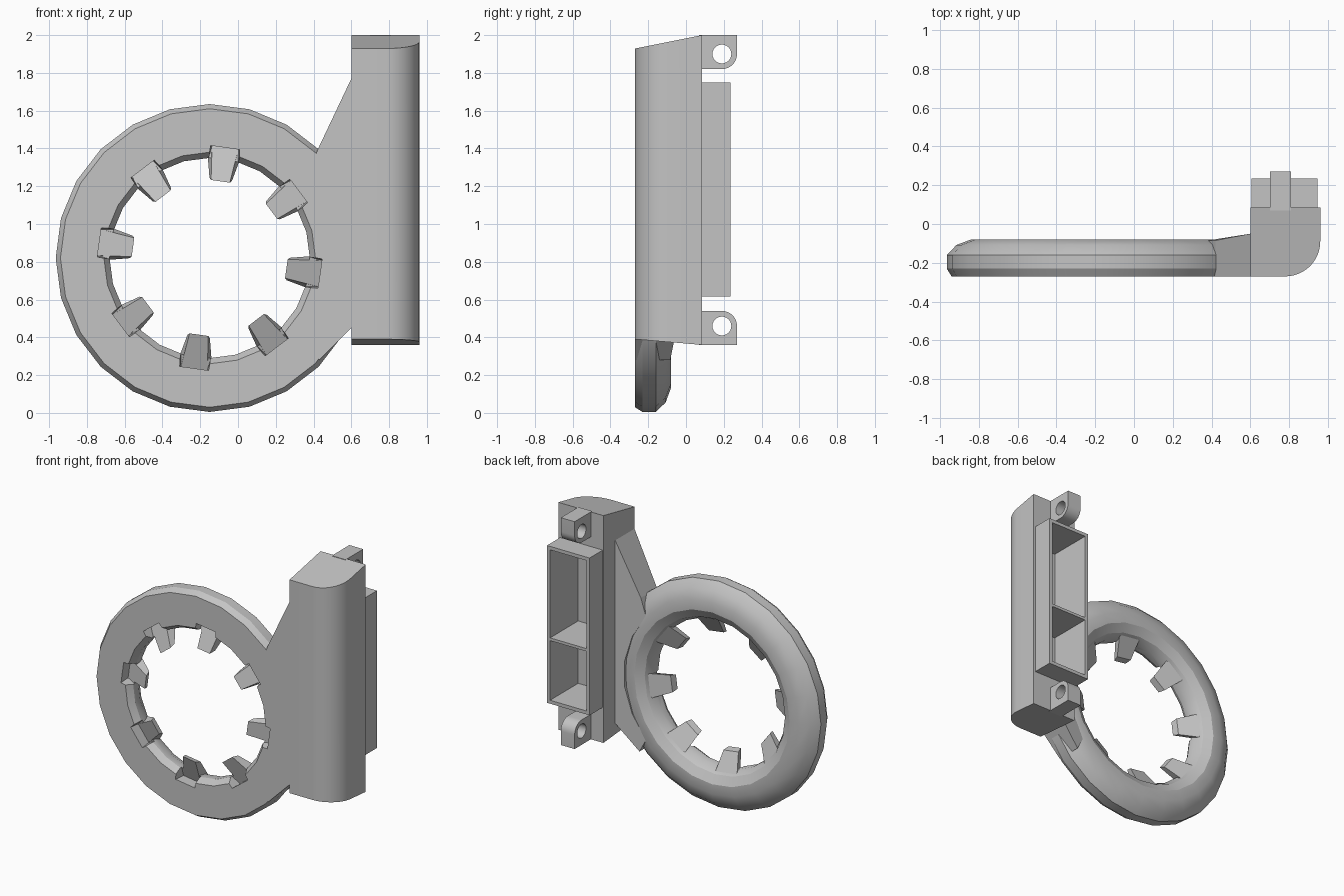
import bpy, bmesh
from math import cos, sin, pi, radians
from mathutils import Vector

if "Cube" in bpy.data.objects:
    bpy.data.objects.remove(bpy.data.objects["Cube"], do_unlink=True)

grey = bpy.data.materials.new("plain_grey")
grey.use_nodes = True
grey.diffuse_color = (0.55, 0.55, 0.55, 1)
grey.node_tree.nodes["Principled BSDF"].inputs["Base Color"].default_value = (0.55, 0.55, 0.55, 1)

CX, CZ = -0.15, 0.82          # ring centre
FRONT, BACK = -0.27, 0.085    # front plane and back of the post


def make(name, bm):
    bmesh.ops.recalc_face_normals(bm, faces=bm.faces)
    mesh = bpy.data.meshes.new(name)
    bm.to_mesh(mesh)
    bm.free()
    mesh.materials.append(grey)
    ob = bpy.data.objects.new(name, mesh)
    bpy.context.collection.objects.link(ob)
    return ob


def loft(bm, a, b):
    """Closed solid between two matching loops."""
    va, vb = [bm.verts.new(p) for p in a], [bm.verts.new(p) for p in b]
    n = len(a)
    bm.faces.new(va)
    bm.faces.new(vb)
    for i in range(n):
        j = (i + 1) % n
        bm.faces.new((va[i], va[j], vb[j], vb[i]))


def solid(name, a, b):
    bm = bmesh.new()
    loft(bm, a, b)
    return make(name, bm)


def box(name, x0, x1, y0, y1, z0, z1):
    loop = [(x0, y0), (x1, y0), (x1, y1), (x0, y1)]
    return solid(name, [(x, y, z0) for x, y in loop], [(x, y, z1) for x, y in loop])


def select(ob):
    bpy.ops.object.select_all(action='DESELECT')
    ob.select_set(True)
    bpy.context.view_layer.objects.active = ob


def cut(ob, cutter):
    mod = ob.modifiers.new("cut", 'BOOLEAN')
    mod.operation, mod.solver, mod.object = 'DIFFERENCE', 'EXACT', cutter
    select(ob)
    bpy.ops.object.modifier_apply(modifier=mod.name)


def smooth(ob, angle=30):
    select(ob)
    bpy.ops.object.shade_smooth_by_angle(angle=radians(angle))


def polar(a, r, w, y):
    """Point at radius r, shifted sideways by w, on the ring direction a."""
    return Vector((CX + cos(a) * r - sin(a) * w, y, CZ + sin(a) * r + cos(a) * w))


# Ring: flat front, domed back
section = [(0.79, FRONT), (0.815, -0.23), (0.815, -0.16), (0.765, -0.108), (0.69, -0.08),
           (0.62, -0.08), (0.56, -0.115), (0.53, -0.17), (0.53, -0.225), (0.56, FRONT)]
bm = bmesh.new()
SEG = 24
rings = [[bm.verts.new(polar(2 * pi * i / SEG, r, 0, y)) for r, y in section] for i in range(SEG)]
for i in range(SEG):
    p, q = rings[i], rings[(i + 1) % SEG]
    for k in range(len(section)):
        m = (k + 1) % len(section)
        bm.faces.new((p[k], p[m], q[m], q[k]))
ring = make("ring", bm)

# Teeth: tips at the front, faces sloping back into notches in the ring
angles = [radians(82 - 45 * k) for k in range(8)]


def quad(a, r0, w0, y0, r1, w1, y1):
    return [polar(a, r0, -w0, y0), polar(a, r0, w0, y0), polar(a, r1, w1, y1), polar(a, r1, -w1, y1)]


bm = bmesh.new()
for a in angles:
    loft(bm, quad(a, 0.48, 0.085, -0.30, 0.59, 0.08, -0.30),
         quad(a, 0.48, 0.085, -0.225, 0.59, 0.07, -0.19))
notches = make("notch_cutter", bm)
cut(ring, notches)
bpy.data.objects.remove(notches, do_unlink=True)
smooth(ring)

bm = bmesh.new()
for a in angles:
    loft(bm, quad(a, 0.41, 0.05, -0.26, 0.59, 0.07, -0.19),
         quad(a, 0.42, 0.06, -0.215, 0.60, 0.10, -0.10))
make("ring_teeth", bm)

# Web joining the ring to the post
outline = [(0.42, 1.39), (0.60, 1.77), (0.62, 1.77), (0.62, 0.45), (0.60, 0.45), (0.43, 0.28)]
for d in range(-40, 41, 16):
    p = polar(radians(d), 0.69, 0, 0)
    outline.append((p.x, p.z))
solid("web", [(x, FRONT, z) for x, z in outline],
      [(x, -0.085 + 0.035 * max(0, min(1, (x - 0.42) / 0.18)), z) for x, z in outline])

# Post: one rounded front corner, slanted ends
plan = [(0.60, BACK), (0.60, FRONT)]
plan += [(0.78 + 0.18 * sin(t), -0.09 - 0.18 * cos(t)) for t in [pi / 2 * i / 12 for i in range(13)]]
plan.append((0.96, BACK))
post = solid("post", [(x, y, 0.36 + 0.085 * (BACK - y)) for x, y in plan],
             [(x, y, 2 - 0.2 * (BACK - y)) for x, y in plan])

# Housing on the back, with two deep pockets
housing = box("housing", 0.605, 0.945, 0.08, 0.235, 0.615, 1.75)
for z0, z1 in ((0.64, 1.07), (1.09, 1.725)):
    cutter = box("pocket_cutter", 0.63, 0.92, -0.085, 0.4, z0, z1)
    cut(post, cutter)
    cut(housing, cutter)
    bpy.data.objects.remove(cutter, do_unlink=True)
smooth(post)

# Lugs with a round hole, one at each end of the post
for name, flat, side in (("upper_lug", 2.0, -1), ("lower_lug", 0.36, 1)):
    mid = flat + side * 0.1
    prof = [(0.07, flat), (0.27, flat)]
    prof += [(0.19 + 0.08 * cos(t), mid + side * 0.08 * sin(t)) for t in [pi / 2 * i / 8 for i in range(9)]]
    prof.append((0.07, mid + side * 0.08))
    lug = solid(name, [(0.70, y, z) for y, z in prof], [(0.81, y, z) for y, z in prof])
    circle = [(0.19 + 0.05 * cos(2 * pi * i / 24), mid + 0.05 * sin(2 * pi * i / 24)) for i in range(24)]
    drill = solid("hole_cutter", [(0.6, y, z) for y, z in circle], [(0.9, y, z) for y, z in circle])
    cut(lug, drill)
    bpy.data.objects.remove(drill, do_unlink=True)
    smooth(lug)
